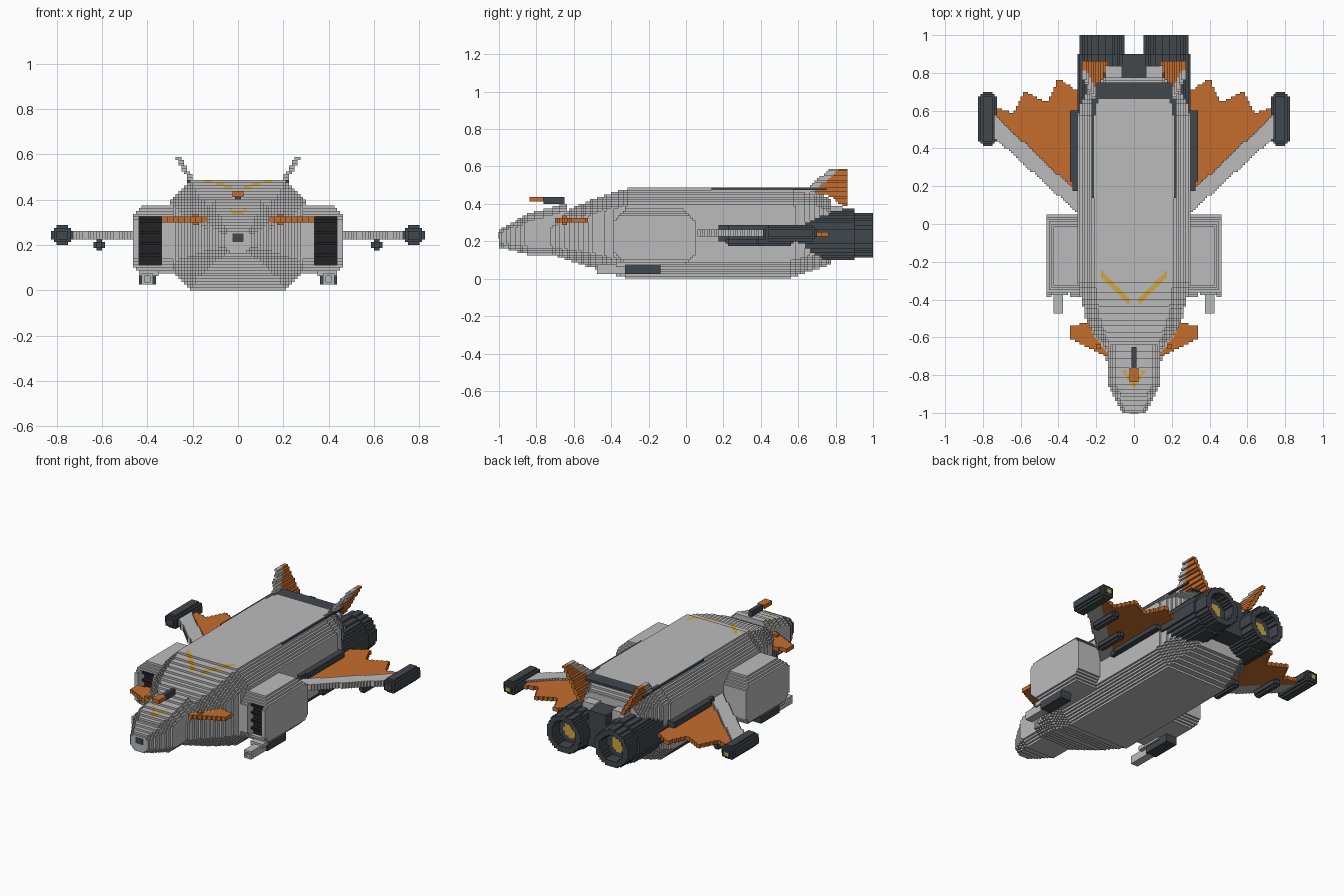
import bpy
import bmesh
import math

S = 0.0125  # edge length of one building block

cube = bpy.data.objects.get("Cube")
if cube:
    bpy.data.objects.remove(cube, do_unlink=True)


def material(name, r, g, b):
    m = bpy.data.materials.new(name)
    m.use_nodes = True
    m.diffuse_color = (r, g, b, 1)
    m.node_tree.nodes["Principled BSDF"].inputs["Base Color"].default_value = (r, g, b, 1)
    return m


GREY = material("hull grey", 0.50, 0.50, 0.50)
DARK = material("dark slate", 0.053, 0.063, 0.072)
BLACK = material("intake black", 0.016, 0.016, 0.017)
ORANGE = material("burnt orange", 0.56, 0.155, 0.027)
YELLOW = material("warning yellow", 0.62, 0.39, 0.05)

# Corner offsets of each block side, counter-clockwise seen from outside
SIDES = {
    (1, 0, 0): ((1, 0, 0), (1, 1, 0), (1, 1, 1), (1, 0, 1)),
    (-1, 0, 0): ((0, 0, 0), (0, 0, 1), (0, 1, 1), (0, 1, 0)),
    (0, 1, 0): ((0, 1, 0), (0, 1, 1), (1, 1, 1), (1, 1, 0)),
    (0, -1, 0): ((0, 0, 0), (1, 0, 0), (1, 0, 1), (0, 0, 1)),
    (0, 0, 1): ((0, 0, 1), (1, 0, 1), (1, 1, 1), (0, 1, 1)),
    (0, 0, -1): ((0, 0, 0), (0, 1, 0), (1, 1, 0), (1, 0, 0)),
}


def make(name, box, mat, inside=None, paint=None, trim=None, flip=False):
    """Fill a box with blocks where inside() holds and keep the outer skin."""
    spans = [range(round(a / S), max(round(b / S), round(a / S) + 1)) for a, b in box]
    mid = lambda c: [(k + 0.5) * S for k in c]
    blocks = {(i, j, k) for i in spans[0] for j in spans[1] for k in spans[2]
              if inside is None or inside(*mid((i, j, k)))}
    bm = bmesh.new()
    verts = {}
    for c in blocks:
        index = 1 if paint and paint(*mid(c)) else 0
        for d, corners in SIDES.items():
            if (c[0] + d[0], c[1] + d[1], c[2] + d[2]) in blocks:
                continue
            loop = []
            for o in corners:
                p = (c[0] + o[0], c[1] + o[1], c[2] + o[2])
                if p not in verts:
                    verts[p] = bm.verts.new((p[0] * S * (-1 if flip else 1), p[1] * S, p[2] * S))
                loop.append(verts[p])
            bm.faces.new(loop[::-1] if flip else loop).material_index = index
    mesh = bpy.data.meshes.new(name)
    bm.to_mesh(mesh)
    bm.free()
    mesh.materials.append(mat)
    if trim:
        mesh.materials.append(trim)
    bpy.context.collection.objects.link(bpy.data.objects.new(name, mesh))


def pair(name, *args, **kw):
    make("left_" + name, *args, **kw)
    make("right_" + name, *args, flip=True, **kw)


def lerp(points, t):
    """Value of a piecewise straight profile at t."""
    for (a, va), (b, vb) in zip(points, points[1:]):
        if t <= b:
            return va + (vb - va) * max(0, t - a) / (b - a)
    return points[-1][1]


def loft(width, top, bottom, chamfer):
    """Chamfered section whose width, top and bottom change along y."""
    cache = {}

    def inside(x, y, z):
        if y not in cache:
            w = lerp(width, y)
            cache[y] = w, lerp(top, y), lerp(bottom, y), chamfer * w
        w, t, b, c = cache[y]
        x = abs(x)
        return x < w and b < z < t and x + z < w + t - c and x - z < w - b - c
    return inside


def polygon(points, pick=lambda x, y, z: (x, y)):
    """Inside test for an outline drawn in the plane chosen by pick."""
    def inside(x, y, z):
        u, v = pick(x, y, z)
        hit = False
        for (a, b), (c, d) in zip(points, points[1:] + points[:1]):
            if (b > v) != (d > v) and u < a + (c - a) * (v - b) / (d - b):
                hit = not hit
        return hit
    return inside


def pod(box, chamfer):
    """Bar along y with chamfered edges and slightly tapered ends."""
    (x0, x1), (y0, y1), (z0, z1) = box

    def inside(x, y, z):
        dx, dy, dz = min(x - x0, x1 - x), min(y - y0, y1 - y), min(z - z0, z1 - z)
        return min(dx + dz, dx + dy, dy + dz) > chamfer
    return inside


# Main hull with the painted chevron
hull = loft([(-0.73, 0.14), (-0.5, 0.255), (-0.28, 0.305), (0.5, 0.305), (0.62, 0.29), (0.78, 0.21)],
            [(-0.73, 0.31), (-0.65, 0.36), (-0.5, 0.425), (-0.31, 0.483), (0.66, 0.483), (0.78, 0.42)],
            [(-0.73, 0.13), (-0.6, 0.09), (-0.31, 0), (0.54, 0), (0.78, 0.078)], 0.31)
make("hull", ((-0.325, 0.325), (-0.725, 0.775), (0, 0.4875)), GREY, hull,
     lambda x, y, z: z > 0.38 and 0.03 < abs(x) < 0.17 and abs(y + 0.44 - abs(x)) < 0.016, YELLOW)

# Nose section with small yellow chevron and front sensor
nose = loft([(-1, 0.06), (-0.85, 0.14), (-0.6, 0.14)],
            [(-1, 0.26), (-0.85, 0.345), (-0.65, 0.40)],
            [(-1, 0.17), (-0.85, 0.13), (-0.6, 0.13)], 0.33)
make("nose", ((-0.15, 0.15), (-1, -0.64), (0.12, 0.4)), GREY, nose,
     lambda x, y, z: z > 0.32 and -0.86 < y < -0.77 and abs(y + 0.86 - 1.6 * abs(x)) < 0.014, YELLOW)
make("nose_sensor", ((-0.025, 0.025), (-1.0, -0.9875), (0.2125, 0.25)), DARK)
for o in [bpy.data.objects["nose_sensor"]]:
    o.location.y = -0.002

# Roof gun
make("roof_gun_body", ((-0.0125, 0.0125), (-0.7625, -0.65), (0.4, 0.4375)), DARK)
make("roof_gun_muzzle", ((-0.025, 0.025), (-0.8375, -0.7625), (0.4125, 0.4375)), ORANGE)

# Roof panel
make("roof_panel", ((-0.225, 0.225), (0.1375, 0.75), (0.475, 0.4925)), DARK)

# Canards
pair("canard", ((0.125, 0.3375), (-0.72, -0.525), (0.3, 0.325)), ORANGE,
     polygon([(0.12, -0.71), (0.17, -0.69), (0.34, -0.605), (0.34, -0.54), (0.26, -0.525), (0.12, -0.53)]))
pair("canard_pivot", ((0.175, 0.2), (-0.66, -0.6375), (0.2875, 0.3375)), ORANGE)

# Side intakes, hollow at the front
outline = polygon([(-0.385, 0.14), (-0.32, 0.072), (-0.01, 0.072), (0.05, 0.13),
                   (0.05, 0.31), (-0.01, 0.37), (-0.32, 0.37), (-0.385, 0.305)],
                  lambda x, y, z: (y, z))


def intake(x, y, z):
    mouth = y < -0.30 and 0.335 < x < 0.435 and 0.115 < z < 0.32
    edge = x + z < 0.80 and x - z < 0.36
    return outline(x, y, z) and edge and not mouth


pair("intake_housing", ((0.2875, 0.4625), (-0.3875, 0.05), (0.0625, 0.375)), GREY, intake)
pair("intake_grille", ((0.3375, 0.4375), (-0.35, -0.3), (0.1125, 0.325)), BLACK,
     lambda x, y, z: y > -0.325 or int(z / S) % 4 == 0)

# Guns under the intakes
gun = ((0.3625, 0.4375), (-0.325, -0.1375), (0.025, 0.075))
pair("gun_body", gun, DARK, pod(gun, 0.012))
pair("gun_barrel", ((0.375, 0.425), (-0.475, -0.325), (0.025, 0.075)), GREY,
     lambda x, y, z: not (y < -0.43 and abs(x - 0.4) < 0.012 and abs(z - 0.05) < 0.012))
pair("gun_bracket", ((0.35, 0.4375), (-0.375, -0.2), (0.0625, 0.0875)), GREY)

# Wings: swept spar, feathered panel and root block
pair("wing_spar", ((0.2875, 0.7375), (0.05, 0.6), (0.225, 0.2625)), GREY,
     polygon([(0.28, 0.04), (0.735, 0.455), (0.735, 0.575), (0.28, 0.15)]))
pair("wing_panel", ((0.2875, 0.7375), (0.1, 0.775), (0.225, 0.25)), ORANGE,
     polygon([(0.28, 0.14), (0.735, 0.565), (0.735, 0.62), (0.64, 0.583), (0.58, 0.703),
              (0.46, 0.645), (0.40, 0.77), (0.28, 0.69)]))
pair("wing_root", ((0.275, 0.3375), (0.175, 0.6), (0.2, 0.2875)), DARK,
     lambda x, y, z: x < 0.325 or y > 0.22)

# Wing tip and underwing pods
tip = ((0.725, 0.825), (0.4125, 0.7), (0.2, 0.2875))
pair("wing_tip_pod", tip, DARK, pod(tip, 0.026),
     lambda x, y, z: y > 0.6875 and abs(x - 0.775) < 0.014 and abs(z - 0.24) < 0.014, YELLOW)
for label, x0, y0 in (("inner", 0.4125, 0.2125), ("outer", 0.5875, 0.375)):
    box = ((x0, x0 + 0.05), (y0, y0 + 0.2), (0.175, 0.225))
    pair(label + "_underwing_pod", box, DARK, pod(box, 0.013))

# Tilted tail fins: orange blade with grey leading edge
fin = polygon([(0.62, 0.46), (0.765, 0.583), (0.86, 0.583), (0.86, 0.385), (0.82, 0.4), (0.76, 0.45)],
              lambda x, y, z: (y, z))
pair("tail_fin", ((0.125, 0.2875), (0.6, 0.8625), (0.375, 0.5875)), ORANGE,
     lambda x, y, z: fin(x, y, z) and abs(x - 0.208 - (z - 0.49) * 0.6) < 0.0135,
     lambda x, y, z: y - 0.62 < 0.055 + (z - 0.46) * 1.18, GREY)

# Engines with hollow nozzles and glowing cores
CX, CZ = 0.17, 0.228
radius = lambda x, z: math.hypot(x - CX, z - CZ)
pair("engine_body", ((0.025, 0.3125), (0.6, 0.9), (0.0875, 0.3625)), DARK,
     lambda x, y, z: radius(x, z) < 0.13)
pair("engine_nozzle", ((0.05, 0.3), (0.875, 1.0), (0.1, 0.35)), DARK,
     lambda x, y, z: radius(x, z) < 0.118 and (y < 0.925 or radius(x, z) > 0.082),
     lambda x, y, z: y < 0.925 and radius(x, z) < 0.05, YELLOW)
make("engine_bridge", ((-0.0625, 0.0625), (0.75, 0.9), (0.15, 0.375)), DARK)
pair("tail_cap", ((0.0625, 0.15), (0.7, 0.8375), (0.3, 0.3875)), GREY)
